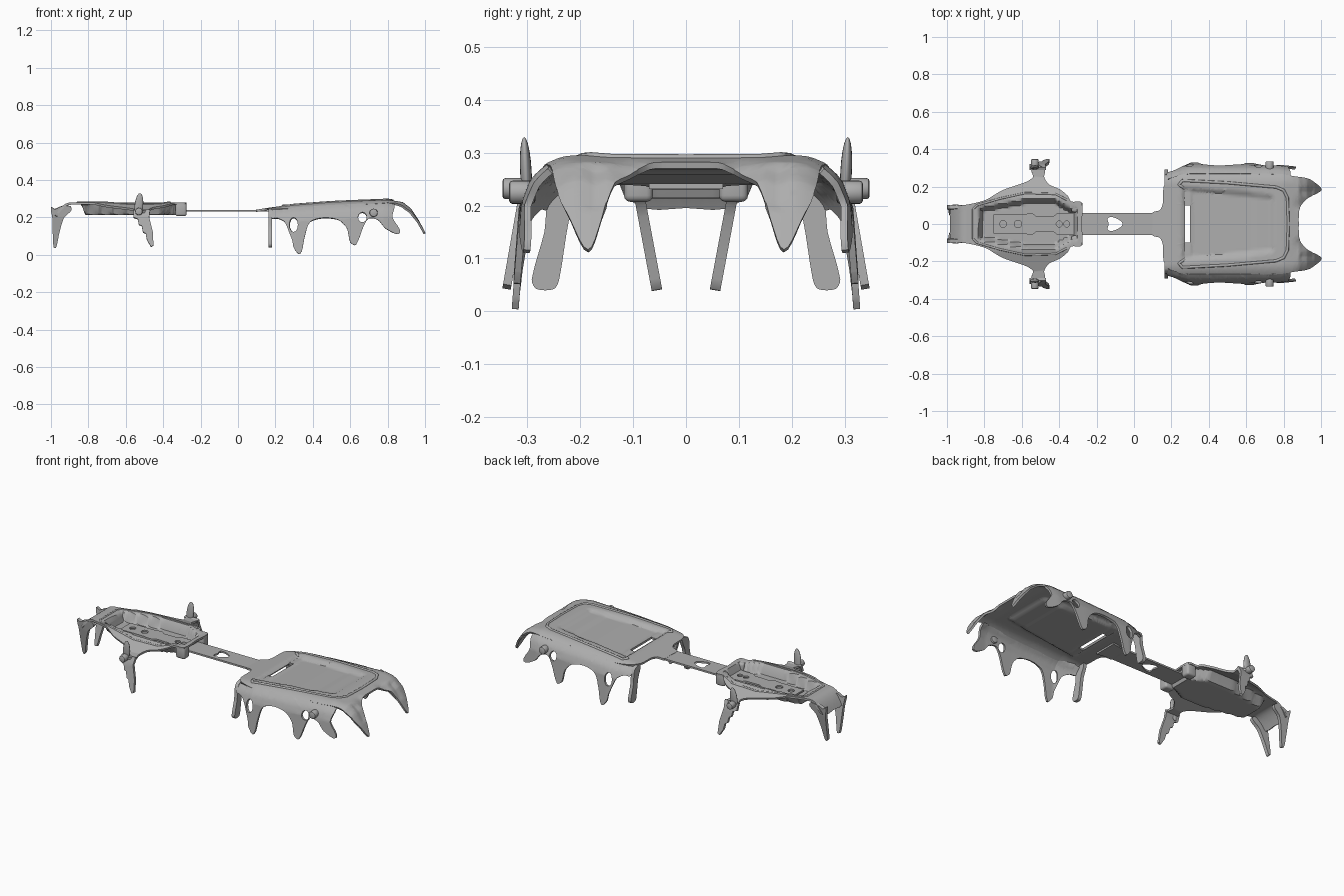
import bpy, bmesh, math
from mathutils import Vector

cube = bpy.data.objects.get("Cube")
if cube:
    bpy.data.objects.remove(cube, do_unlink=True)

steel = bpy.data.materials.new("steel grey")
steel.use_nodes = True
GREY = (0.42, 0.42, 0.42, 1)
steel.diffuse_color = GREY
steel.node_tree.nodes["Principled BSDF"].inputs["Base Color"].default_value = GREY


# ---------- helpers ----------
def ramp(v, pts):
    """Piecewise linear lookup."""
    if v <= pts[0][0]:
        return pts[0][1]
    for (a, fa), (b, fb) in zip(pts, pts[1:]):
        if v <= b:
            return fa + (fb - fa) * (v - a) / (b - a)
    return pts[-1][1]


def step(v, width):
    t = max(0, min(1, v / width))
    return t * t * (3 - 2 * t)


def smooth(pts, n=4):
    """Closed curve through the points."""
    out, k = [], len(pts)
    for i in range(k):
        p0, p1, p2, p3 = (Vector(pts[(i + j) % k]) for j in (-1, 0, 1, 2))
        size = (p2 - p1).length
        m1 = (p2 - p0).normalized() * size * 0.8
        m2 = (p3 - p1).normalized() * size * 0.8
        for s in range(n):
            t = s / n
            out.append(p1 * (2*t**3 - 3*t*t + 1) + m1 * (t**3 - 2*t*t + t)
                       + p2 * (3*t*t - 2*t**3) + m2 * (t**3 - t*t))
    return out


def both(half):
    """Complete a half outline across y = 0."""
    return half + [(x, -y) for x, y in reversed(half) if y > 0]


def oval(x, y, rx, ry, n=16):
    return [(x + rx * math.cos(i * math.tau / n), y + ry * math.sin(i * math.tau / n)) for i in range(n)]


def finish(obj):
    obj.data.materials.append(steel)
    bpy.ops.object.select_all(action='DESELECT')
    obj.select_set(True)
    bpy.context.view_layer.objects.active = obj
    for mod in list(obj.modifiers):
        bpy.ops.object.modifier_apply(modifier=mod.name)
    bpy.ops.object.shade_smooth_by_angle(angle=math.radians(40))


def sheet(name, loops, warp, thick, grid=0.02, mirror=False):
    """Fill flat loops, cut them into a grid, bend by warp and thicken."""
    bm = bmesh.new()
    for loop in loops:
        vs = [bm.verts.new((p[0], p[1], 0)) for p in loop]
        for a, b in zip(vs, vs[1:] + vs[:1]):
            bm.edges.new((a, b))
    bmesh.ops.triangle_fill(bm, use_beauty=True, use_dissolve=False, edges=bm.edges[:])
    for axis in (0, 1):
        vals = [v.co[axis] for v in bm.verts]
        no = Vector((1 - axis, axis, 0))
        for i in range(math.ceil(min(vals) / grid), math.floor(max(vals) / grid) + 1):
            bmesh.ops.bisect_plane(bm, geom=bm.verts[:] + bm.edges[:] + bm.faces[:], dist=1e-5,
                                   plane_co=no * (i * grid), plane_no=no)
    bmesh.ops.recalc_face_normals(bm, faces=bm.faces[:])
    for v in bm.verts:
        v.co = warp(v.co.x, v.co.y)
    me = bpy.data.meshes.new(name)
    bm.to_mesh(me)
    bm.free()
    obj = bpy.data.objects.new(name, me)
    bpy.context.collection.objects.link(obj)
    sol = obj.modifiers.new("thickness", 'SOLIDIFY')
    sol.thickness, sol.offset = thick, 0
    if mirror:
        mir = obj.modifiers.new("mirror", 'MIRROR')
        mir.use_axis = (False, True, False)
    finish(obj)


def ridge(name, half, height, r):
    """Rounded bead lying on a warped sheet."""
    pts = [(x, -y) for x, y in half] + [(x, y) for x, y in reversed(half) if y > 0]
    cu = bpy.data.curves.new(name, 'CURVE')
    cu.dimensions, cu.bevel_depth, cu.bevel_resolution, cu.use_fill_caps = '3D', r, 2, True
    sp = cu.splines.new('POLY')
    fine = []
    for a, b in zip(pts, pts[1:]):
        fine += [Vector(a).lerp(Vector(b), i / 6) for i in range(6)]
    fine.append(Vector(pts[-1]))
    sp.points.add(len(fine) - 1)
    for p, q in zip(sp.points, fine):
        p.co = (q.x, q.y, height(q.x, q.y) + 0.004, 1)
    cu.materials.append(steel)
    bpy.context.collection.objects.link(bpy.data.objects.new(name, cu))


def bolt(name, x, y, z, r, length):
    for side, tag in ((1, "left"), (-1, "right")):
        bpy.ops.mesh.primitive_cylinder_add(vertices=20, radius=r, depth=length,
                                            location=(x, side * y, z), rotation=(math.pi / 2, 0, 0))
        obj = bpy.context.object
        obj.name = f"{tag}_{name}"
        bev = obj.modifiers.new("bevel", 'BEVEL')
        bev.width, bev.segments = r * 0.3, 2
        finish(obj)


# ---------- toe plate with the two forward points ----------
def toe_top(x):
    return ramp(x, [(.1, .236), (.17, .247), (.3, .264), (.5, .277), (.8, .289),
                    (.88, .276), (.92, .245), (.96, .185), (1, .11)])


def toe_z(x, y):
    a = abs(y)
    z = toe_top(x) - 0.02 * (max(0, a - .21) / .06) ** 2
    z -= 0.013 * step(min(x - .25, .75 - x, .205 - .1 * (x - .25) - a), .02)
    z -= 0.005 * step(min(x - .3, .65 - x, .185 - a, (.8 - x - a) * .7), .015)
    z -= step(x - .84, .06) * 2.5 * (a - .18) ** 2 * step(a - .06, .06)
    groove = ((x - .92) / .045) ** 2 + ((a - .175) / .022) ** 2
    return z - 0.008 * step(1 - groove, .6)


toe = both([(.1, 0), (.1, .06), (.14, .075), (.155, .11), (.16, .2), (.19, .24), (.3, .27), (.45, .272),
            (.6, .27), (.78, .265), (.86, .252), (.93, .24), (.97, .215), (.998, .185), (.97, .162),
            (.92, .135), (.885, .09), (.88, 0)])
slot = [(.27, -.1), (.3, -.1), (.3, .1), (.27, .1)]
sheet("toe_plate", [smooth(toe), slot], lambda x, y: (x, y, toe_z(x, y)), .012, .0151)
ridge("toe_ridge", [(.27, .19), (.24, .21), (.26, .232), (.5, .22), (.76, .197), (.8, .18), (.82, .14), (.825, 0)],
      toe_z, .008)


# ---------- toe side skirts with downward teeth ----------
def skirt_warp(x, z):
    base = ramp(x, [(.15, .225), (.2, .242), (.3, .265), (.6, .265), (.78, .26), (.86, .25)])
    drop = toe_top(x) - .015 - z
    return x, base + ramp(drop, [(0, 0), (.015, .018), (.03, .03), (.07, .045), (.27, .06)]), z


skirt = [(.18, .234), (.3, .249), (.5, .262), (.8, .274), (.835, .265), (.825, .2), (.865, .116), (.79, .14),
         (.75, .185), (.7, .195), (.67, .15), (.63, .053), (.6, .068), (.583, .14), (.54, .185),
         (.46, .197), (.385, .175), (.355, .09), (.332, .004), (.3, .035), (.292, .075), (.275, .12),
         (.25, .175), (.21, .195), (.18, .195)]
sheet("toe_skirt", [smooth(skirt), oval(.298, .16, .022, .038), oval(.665, .2, .023, .026)],
      skirt_warp, .013, .015, True)
sheet("toe_rear_tooth", [smooth([(.2, .242), (.255, .232), (.268, .15), (.292, .06), (.283, .042),
                                 (.25, .042), (.24, .06), (.222, .17)])],
      lambda y, z: (.172, y, z), .02, .04, True)
bolt("toe_bolt", .725, .31, .225, .022, .05)


# ---------- connecting bar reaching into the heel ----------
bar = both([(.2, .07), (.13, .06), (-.29, .06), (-.41, .058), (-.43, .042), (-.52, .04), (-.54, .055),
            (-.57, .055), (-.59, .05), (-.75, .05)])
holes = [oval(x, 0, r, r) for x, r in ((-.7, .018), (-.62, .02), (-.4, .016), (-.36, .016))]
keyhole = smooth(both([(-.135, .0), (-.14, .032), (-.105, .034), (-.06, 0)]))
sheet("connecting_bar", [bar, keyhole] + holes, lambda x, y: (x, y, .236), .01, .1)


# ---------- heel dish with side ears ----------
def heel_z(x, y):
    a = abs(y)
    z = .274 - ramp(a, [(.14, 0), (.2, .022), (.25, .04), (.33, .045)])
    z -= 11 * max(0, -.895 - x) ** 2
    wide = ramp(x, [(-.83, .09), (-.58, .135), (-.42, .135), (-.34, .09)])
    return z - .055 * step(min(x + .835, -.3 - x, wide - a), .025)


heel = both([(-.28, 0), (-.28, .115), (-.335, .12), (-.355, .15), (-.4, .185), (-.455, .21), (-.48, .25),
             (-.475, .29), (-.5, .31), (-.53, .325), (-.55, .29), (-.54, .25), (-.58, .222), (-.7, .18),
             (-.79, .13), (-.86, .11), (-.92, .1), (-.972, .1), (-.978, 0)])
sheet("heel_plate", [smooth(heel)], lambda x, y: (x, y, heel_z(x, y)), .012, .0125)
ridge("heel_ridge", [(-.36, .13), (-.42, .16), (-.58, .165), (-.72, .135), (-.84, .1), (-.86, .08), (-.86, 0)],
      heel_z, .006)

# Heel teeth: rear pair and one on each side
sheet("heel_rear_tooth", [smooth([(-.9, .262), (-.95, .258), (-.98, .245), (-1, .255), (-.993, .2), (-.99, .1),
                                  (-.985, .042), (-.972, .042), (-.955, .12), (-.93, .2), (-.89, .24)])],
      lambda x, z: (x, ramp(z, [(.04, .055), (.2, .085), (.26, .092)]), z), .02, .03, True)
sheet("heel_side_tooth", [[(-.56, .24), (-.56, .2), (-.535, .19), (-.53, .16), (-.515, .155), (-.508, .12),
                           (-.493, .113), (-.487, .08), (-.465, .042), (-.452, .05), (-.455, .12),
                           (-.475, .2), (-.47, .24)]],
      lambda x, z: (x, ramp(z, [(.04, .34), (.2, .312), (.24, .295)]), z), .016, .03, True)
bolt("heel_bolt", -.53, .325, .232, .02, .045)

# Upright posts and adjuster blocks
for side, tag in ((1, "left"), (-1, "right")):
    bpy.ops.mesh.primitive_uv_sphere_add(segments=16, ring_count=10, location=(-.53, side * .303, .263))
    post = bpy.context.object
    post.name = f"{tag}_heel_post"
    post.scale = (.023, .011, .067)
    post.rotation_euler = (-side * .05, .1, 0)
    finish(post)
    bpy.ops.mesh.primitive_cube_add(size=1, location=(-.305, side * .09, .242))
    block = bpy.context.object
    block.name = f"{tag}_adjuster_block"
    block.scale = (.06, .055, .07)
    bpy.ops.object.transform_apply(location=False, rotation=False, scale=True)
    bev = block.modifiers.new("bevel", 'BEVEL')
    bev.width, bev.segments = .012, 3
    finish(block)
